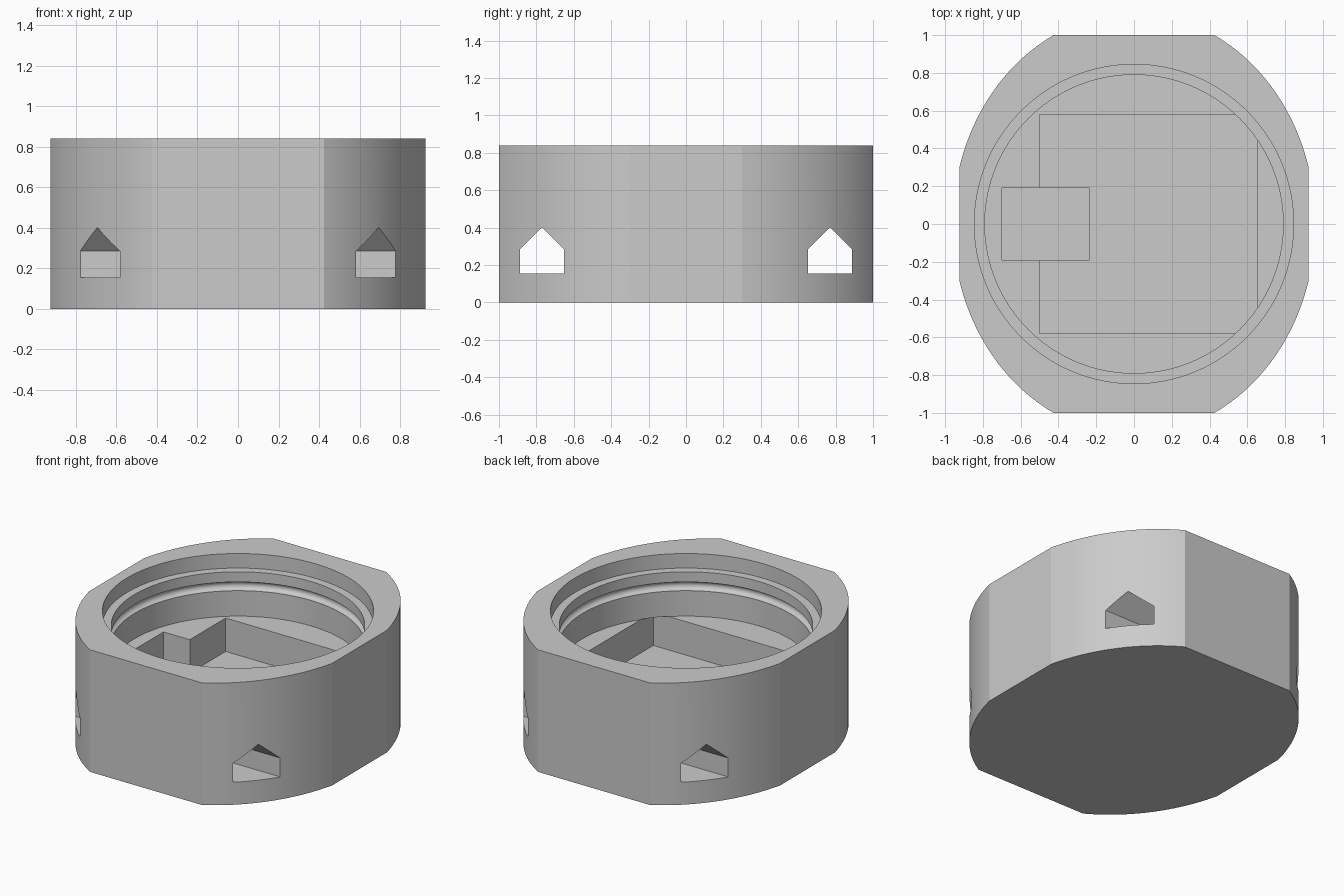
import bpy, bmesh, math
from mathutils import Matrix, Vector

cube = bpy.data.objects.get("Cube")
if cube:
    bpy.data.objects.remove(cube, do_unlink=True)

HEIGHT = 0.84
FLOOR = 0.435            # ledge inside the round bore
BORE, RIM = 0.79, 0.845  # main bore and wider lid seat

grey = bpy.data.materials.new("plain_grey")
grey.use_nodes = True
colour = (0.6, 0.6, 0.6, 1)
grey.diffuse_color = colour
grey.node_tree.nodes["Principled BSDF"].inputs["Base Color"].default_value = colour


def new_object(name, bm):
    bmesh.ops.recalc_face_normals(bm, faces=bm.faces)
    mesh = bpy.data.meshes.new(name)
    bm.to_mesh(mesh)
    bm.free()
    mesh.materials.append(grey)
    ob = bpy.data.objects.new(name, mesh)
    bpy.context.collection.objects.link(ob)
    return ob


def prism(name, points, direction):
    """Extrude a flat outline along a direction."""
    bm = bmesh.new()
    face = bm.faces.new([bm.verts.new(p) for p in points])
    out = bmesh.ops.extrude_face_region(bm, geom=[face], use_keep_orig=True)
    moved = [g for g in out["geom"] if isinstance(g, bmesh.types.BMVert)]
    bmesh.ops.translate(bm, verts=moved, vec=direction)
    return new_object(name, bm)


def box(name, x0, x1, half_y, z0, z1):
    corners = [(x0, -half_y, z0), (x1, -half_y, z0), (x1, half_y, z0), (x0, half_y, z0)]
    return prism(name, corners, Vector((0, 0, z1 - z0)))


def lathe(name, profile, steps):
    """Solid of revolution; the profile starts and ends on the axis."""
    bm = bmesh.new()
    verts = [bm.verts.new((r, 0, z)) for r, z in profile]
    edges = [bm.edges.new(pair) for pair in zip(verts, verts[1:])]
    bmesh.ops.spin(bm, geom=verts + edges, cent=(0, 0, 0), axis=(0, 0, 1),
                   angle=math.tau, steps=steps, use_merge=True)
    bmesh.ops.remove_doubles(bm, verts=bm.verts, dist=1e-5)
    return new_object(name, bm)


# Outer body: an ellipse with flats cut on all four sides
A, B, FLAT_X, FLAT_Y = 0.96, 1.115, 0.925, 1.0
start, end = math.acos(FLAT_X / A), math.asin(FLAT_Y / B)
STEPS = 24
arc = [start + (end - start) * i / STEPS for i in range(STEPS + 1)]
quarter = [(A * math.cos(t), B * math.sin(t)) for t in arc]
half = quarter + [(-x, y) for x, y in reversed(quarter)]
outline = half + [(-x, -y) for x, y in half]
body = prism("case_body", [(x, y, 0) for x, y in outline], Vector((0, 0, HEIGHT)))

# Round bore with a lid seat and a half-round seal groove
GROOVE_Z, GROOVE_R = 0.64, 0.03
groove = [(BORE + GROOVE_R * math.cos(a), GROOVE_Z + GROOVE_R * math.sin(a))
          for a in (math.pi * (i / 24 - 0.5) for i in range(25))]
bore_profile = [(0, FLOOR), (BORE, FLOOR), *groove, (BORE, 0.74), (RIM, 0.74), (RIM, 1), (0, 1)]
cutters = [lathe("bore_cutter", bore_profile, 128)]

# Square pocket below the bore, and a deeper notch at its side
cutters.append(box("pocket_cutter", -0.5, 0.655, 0.58, 0.205, FLOOR + 0.002))
cutters.append(box("notch_cutter", -0.7, -0.235, 0.19, 0.12, FLOOR + 0.002))

# Two house-shaped tunnels running across the body
for side in (-1, 1):
    y, w = side * 0.77, 0.117
    shape = [(y - w, 0.155), (y + w, 0.155), (y + w, 0.285), (y, 0.402), (y - w, 0.285)]
    cutters.append(prism("tunnel_cutter", [(-1.2, *p) for p in shape], Vector((2.4, 0, 0))))

# Apply the cuts
bpy.ops.object.select_all(action="DESELECT")
bpy.context.view_layer.objects.active = body
body.select_set(True)
for cutter in cutters:
    cutter.hide_render = True
    mod = body.modifiers.new("cut", "BOOLEAN")
    mod.operation = "DIFFERENCE"
    mod.solver = "EXACT"
    mod.object = cutter
    bpy.ops.object.modifier_apply(modifier=mod.name)
    bpy.data.objects.remove(cutter, do_unlink=True)

bpy.ops.object.shade_smooth_by_angle(angle=math.radians(10))
